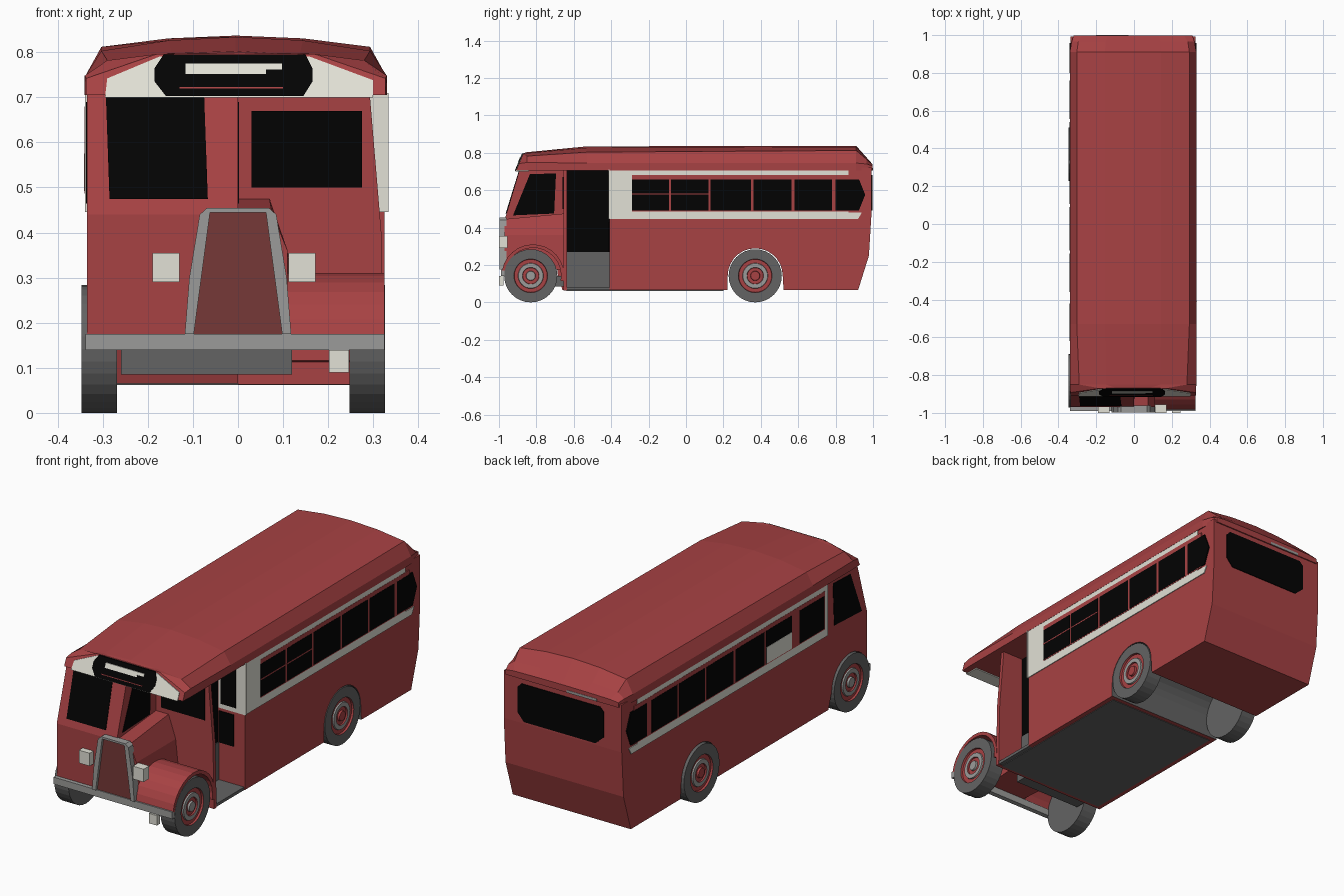
import bpy, bmesh, math

cube = bpy.data.objects.get("Cube")
if cube:
    bpy.data.objects.remove(cube, do_unlink=True)


def material(name, r, g, b):
    m = bpy.data.materials.new(name)
    m.use_nodes = True
    m.diffuse_color = (r, g, b, 1)
    m.node_tree.nodes["Principled BSDF"].inputs["Base Color"].default_value = (r, g, b, 1)
    return m


RED = material("body red", .39, .054, .057)
DARK = material("grille red", .18, .04, .038)
CREAM = material("cream", .76, .75, .67)
BLACK = material("window black", .0008, .0008, .0008)
GREY = material("dark grey", .125, .125, .125)
METAL = material("light grey", .33, .33, .32)


def finish(name, bm, *mats):
    bmesh.ops.recalc_face_normals(bm, faces=bm.faces)
    me = bpy.data.meshes.new(name)
    bm.to_mesh(me)
    bm.free()
    for m in mats:
        me.materials.append(m)
    ob = bpy.data.objects.new(name, me)
    bpy.context.collection.objects.link(ob)
    return ob


def prism(name, pts, vec, mat):
    """Flat outline pushed along a vector."""
    bm = bmesh.new()
    face = bm.faces.new([bm.verts.new(p) for p in pts])
    ext = bmesh.ops.extrude_face_region(bm, geom=[face])["geom"]
    bmesh.ops.translate(bm, vec=vec, verts=[v for v in ext if isinstance(v, bmesh.types.BMVert)])
    return finish(name, bm, mat)


def along_x(name, yz, x0, x1, mat):
    return prism(name, [(x0, y, z) for y, z in yz], (x1 - x0, 0, 0), mat)


def along_y(name, xz, y0, y1, mat):
    return prism(name, [(x, y0, z) for x, z in xz], (0, y1 - y0, 0), mat)


def rect(a0, a1, b0, b1):
    return [(a0, b0), (a1, b0), (a1, b1), (a0, b1)]


def box(name, x0, x1, y0, y1, z0, z1, mat):
    return along_x(name, rect(y0, y1, z0, z1), x0, x1, mat)


def loft(name, rings, mat):
    bm = bmesh.new()
    rows = [[bm.verts.new(p) for p in ring] for ring in rings]
    n = len(rows[0])
    for a, b in zip(rows, rows[1:]):
        for i in range(n):
            j = (i + 1) % n
            bm.faces.new((a[i], a[j], b[j], b[i]))
    bm.faces.new(rows[0])
    bm.faces.new(rows[-1])
    return finish(name, bm, mat)


def arc(cy, r, a0, a1, n=14, cz=.142):
    steps = [math.radians(a0 + (a1 - a0) * i / n) for i in range(n + 1)]
    return [(cy + r * math.cos(a), cz + r * math.sin(a)) for a in steps]


LEFT, RIGHT = .325, -.335   # side wall positions
FRONT_AXLE, REAR_AXLE = -.83, .37

# Saloon body with full-width rear wheel well, grey inside
body = along_x("saloon_body", [(-.41, .065), (.223, .065)] + arc(REAR_AXLE, .147, 180, 0)
               + [(.522, .065), (.92, .065), (.978, .25), (.992, .48), (.992, .72), (-.41, .72)],
               RIGHT, LEFT, RED)
body.data.materials.append(GREY)
for p in body.data.polygons:
    if abs(p.normal.x) < .5 and math.hypot(p.center.y - REAR_AXLE, p.center.z - .142) < .16:
        p.material_index = 1

# Half cab on the right, with its wheel arch
along_x("half_cab", [(-.97, .175)] + arc(FRONT_AXLE, .145, 165, 0)
        + [(-.66, .065), (-.65, .065), (-.65, .71), (-.89, .71), (-.97, .44)], RIGHT, 0, RED)

# Entrance recess behind the bulkhead
box("middle_body", RIGHT, .17, -.65, -.41, .065, .72, RED)
box("entrance_door", .17, .176, -.645, -.41, .27, .71, BLACK)
box("entrance_riser", .17, .18, -.65, -.41, .08, .27, GREY)
box("entrance_floor", .17, .322, -.64, -.41, .065, .08, GREY)
along_y("entrance_rear_panel", rect(.18, .334, .446, .71), -.414, -.41, CREAM)
along_y("entrance_rear_window", rect(.195, .28, .47, .68), -.418, -.41, BLACK)
along_y("entrance_lower_panel", rect(.18, .265, .27, .43), -.414, -.41, BLACK)
along_y("bulkhead", [(0, .063), (.325, .063), (.318, .4), (.292, .71), (0, .71)], -.655, -.635, RED)
along_y("bulkhead_window", rect(.03, .275, .5, .67), -.66, -.65, BLACK)
box("underfloor", -.31, .3, -.64, .2, .062, .068, GREY)
box("front_chassis", -.26, .12, -.74, -.65, .085, .14, GREY)

# Bonnet, nearside wing and radiator
loft("bonnet", [[(-b, y, .175), (b, y, .175), (.11, y, .36), (t, y, z), (-t, y, z), (-.11, y, .36)]
                for y, b, t, z in ((-.97, .11, .075, .445), (-.65, .13, .07, .475))], RED)
along_x("front_wing", arc(-.818, .168, 170, -10) + arc(-.818, .15, -10, 170), .09, LEFT, RED)
along_y("grille", [(-.11, .175), (.11, .175), (.07, .45), (-.07, .45)], -.985, -.96, DARK)
for side, s in (("left", 1), ("right", -1)):
    along_y(side + "_radiator_edge", [(s * x, z) for x, z in (
        (.098, .175), (.118, .175), (.108, .3), (.085, .44), (.068, .455), (.062, .445))],
        -.998, -.96, METAL)
along_y("radiator_top", rect(-.068, .068, .445, .455), -.998, -.96, METAL)

# Bumper and lamps
box("bumper", -.338, .325, -.99, -.965, .14, .175, METAL)
for name, x in (("right_headlamp", -.16), ("left_headlamp", .142)):
    box(name, x - .03, x + .03, -1, -.955, .29, .355, CREAM)
box("fog_lamp", .202, .246, -1, -.975, .09, .14, CREAM)

# Roof lofted from arched sections, the first one leaning back
rings = []
for y, lean, w, edge, s, shoulder, crown in (
        (-.908, .42, .332, .742, .175, .796, .798), (-.85, 0, .335, .748, .285, .782, .803),
        (-.53, 0, .335, .745, .298, .803, .834), (.91, 0, .335, .745, .298, .812, .837),
        (.965, 0, .325, .74, .29, .765, .775), (.998, 0, .315, .73, .27, .735, .738)):
    half = [(w, .705), (w, edge), (s, shoulder), (s / 2, crown - (crown - shoulder) * .25)]
    ring = half + [(0, crown)] + [(-x, z) for x, z in reversed(half)]
    rings.append([(x - .005, y + lean * (z - .705), z) for x, z in ring])
loft("roof", rings, RED)
box("rear_eave_strip", -.2, -.03, .99, .9995, .705, .718, METAL)


def sloped(name, xz, y0, mat):
    """Thin panel leaning back with height, on the canopy front."""
    return prism(name, [(x, y0 + (z - .705) * .42, z) for x, z in xz], (0, .009, 0), mat)


# Destination display
sloped("canopy_panel", [(-.295, .7), (.3, .7), (.3, .738), (.16, .79), (-.175, .79), (-.29, .742)],
       -.911, CREAM)
sloped("sign_box", [(-.16, .703), (.145, .703), (.165, .735), (.165, .765), (.15, .795),
                    (-.165, .795), (-.185, .765), (-.185, .735)], -.915, BLACK)
sloped("sign_blind", [(-.117, .752), (.062, .752), (.062, .762), (.098, .762), (.098, .775), (-.117, .775)],
       -.918, CREAM)
sloped("sign_line", rect(-.13, .1, .72, .723), -.917, RED)
box("canopy_soffit", -.29, .295, -.906, -.84, .7, .706, CREAM)

# Cab windows
prism("windscreen", [(x, -.975 + (z - .44) * .308, z) for x, z in
                     ((-.285, .475), (-.067, .475), (-.075, .702), (-.293, .702))], (0, .008, 0), BLACK)
pane = [(-.925, .465), (-.705, .475), (-.695, .69), (-.835, .685)]
along_x("cab_inner_window", pane, -.004, .002, BLACK)
along_x("cab_outer_window", pane, RIGHT - .002, RIGHT + .004, BLACK)

# Side bands and windows, layered as thin plates
shared = [(.132, .348), (.36, .565), (.58, .78)]
sides = (("left", LEFT, 1, -.41, -.29, [(-.29, -.092), (-.08, .12)] + shared),
         ("right", RIGHT, -1, -.65, -.625,
          [(-.62, -.42), (-.36, -.155), (-.14, .09), (.107, .32), (.335, .54), (.556, .76)]))
for side, x, s, y0, y1, windows in sides:
    along_x(side + "_band", [(y0, .446), (.92, .446), (.94, .48), (.87, .48), (.87, .705), (y0, .705)],
            x, x + s * .004, CREAM)
    along_x(side + "_window_surround", rect(y1, .9, .487, .68), x, x + s * .005, RED)
    for i, (a, b) in enumerate(windows):
        along_x(f"{side}_window_{i + 1}", rect(a, b, .492, .658), x, x + s * .006, BLACK)
    along_x(side + "_rear_window", [(.8, .492), (.925, .492), (.958, .575), (.925, .658), (.8, .658)],
            x, x + s * .006, BLACK)
for i, (a, b) in enumerate(sides[0][5][:2]):
    along_x(f"window_bar_{i + 1}", rect(a, b, .577, .583), LEFT, LEFT + .007, RED)
along_x("blanked_pane", rect(-.36, -.155, .492, .575), RIGHT, RIGHT - .007, CREAM)

# Rear window with cut corners
along_y("back_window", [(-.19, .49), (.21, .49), (.245, .53), (.245, .66), (.225, .68),
                        (-.215, .68), (-.235, .66), (-.235, .53)], .985, .996, BLACK)


# Wheels turned from a profile, ring by ring
def wheel(name, cy, outer, s, hub):
    prof = [(0, .079), (.142, .079), (.142, 0), (.09, 0), (.088, .01), (.068, .01), (.066, .003),
            (.045, .003), (.043, .01), (.026, .01), (.024, 0), (0, 0)]
    kinds = [0, 0, 0, 1, 1, 2, 2, 1, 1, 3, 3]
    n = 32
    bm = bmesh.new()
    rows = []
    for r, d in prof:
        rows.append([bm.verts.new((outer - s * d, cy + r * math.cos(math.tau * i / n),
                                   .142 + r * math.sin(math.tau * i / n))) for i in range(n)])
    for a, b, k in zip(rows, rows[1:], kinds):
        for i in range(n):
            j = (i + 1) % n
            bm.faces.new((a[i], a[j], b[j], b[i])).material_index = k
    bmesh.ops.remove_doubles(bm, verts=bm.verts, dist=1e-5)
    finish(name, bm, GREY, RED, METAL, hub)


for end, cy, hub in (("front", FRONT_AXLE, METAL), ("rear", REAR_AXLE, RED)):
    wheel(f"{end}_left_wheel", cy, .326, 1, hub)
    wheel(f"{end}_right_wheel", cy, -.347, -1, hub)
